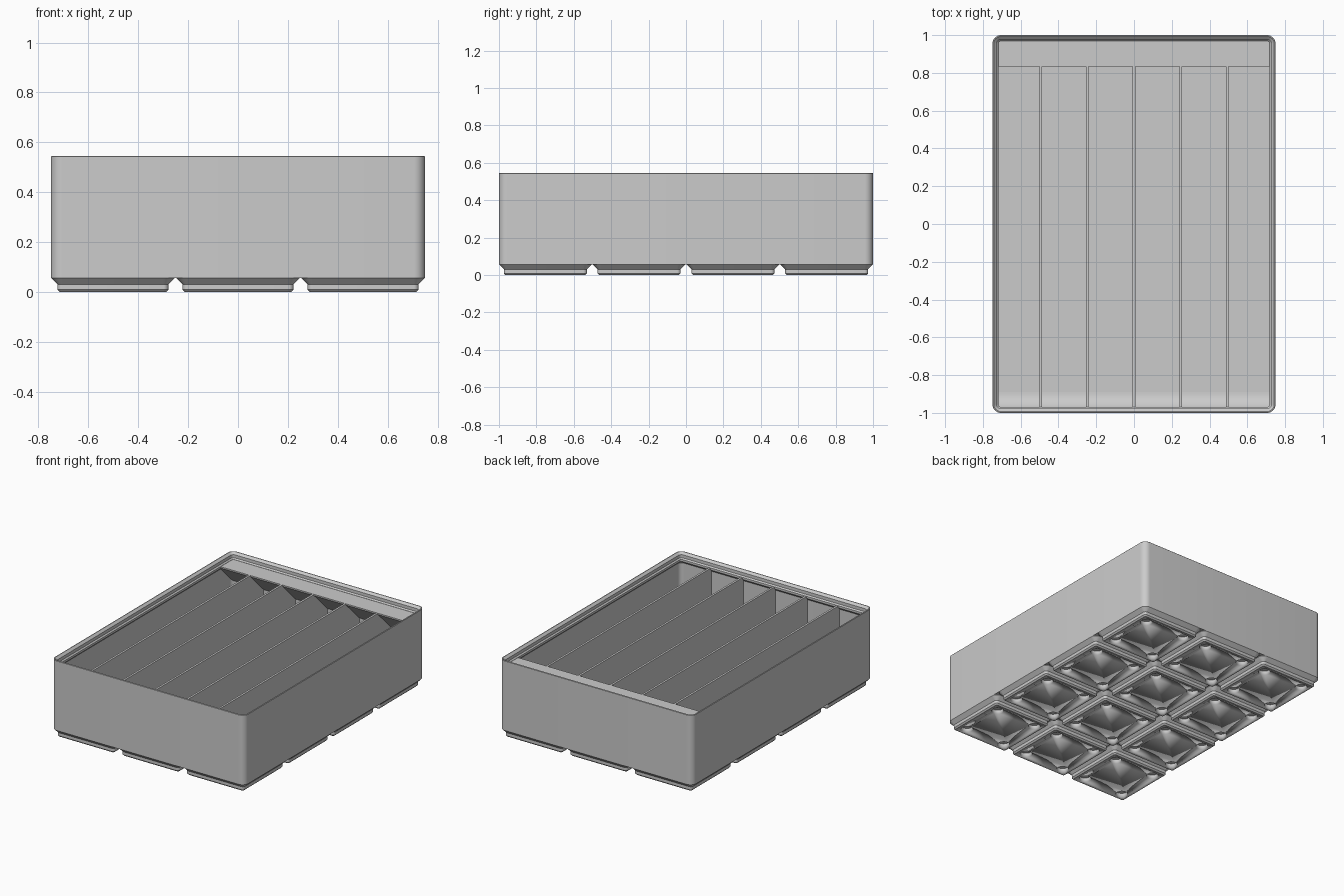
import bpy, bmesh, math

if "Cube" in bpy.data.objects:
    bpy.data.objects.remove(bpy.data.objects["Cube"])

MM = 1 / 83.75            # millimetres to model units
HALF_X, HALF_Y = 62.75, 83.75
PITCH = 42

plastic = bpy.data.materials.new("grey plastic")
plastic.use_nodes = True
GREY = (0.6, 0.6, 0.6, 1)
plastic.diffuse_color = GREY
plastic.node_tree.nodes["Principled BSDF"].inputs["Base Color"].default_value = GREY


def finish(bm, name, smooth=True):
    bmesh.ops.recalc_face_normals(bm, faces=bm.faces)
    bmesh.ops.scale(bm, vec=(MM, MM, MM), verts=bm.verts)
    mesh = bpy.data.meshes.new(name)
    bm.to_mesh(mesh)
    bm.free()
    mesh.materials.append(plastic)
    ob = bpy.data.objects.new(name, mesh)
    bpy.context.collection.objects.link(ob)
    if smooth:
        bpy.ops.object.select_all(action="DESELECT")
        ob.select_set(True)
        bpy.context.view_layer.objects.active = ob
        bpy.ops.object.shade_smooth_by_angle(angle=math.radians(30))
    return ob


def rounded_ring(bm, hx, hy, r, z, steps=8):
    ring = []
    for k, (sx, sy) in enumerate([(1, 1), (-1, 1), (-1, -1), (1, -1)]):
        for i in range(steps + 1):
            a = math.pi / 2 * (k + i / steps)
            ring.append(bm.verts.new((sx * (hx - r) + r * math.cos(a),
                                      sy * (hy - r) + r * math.sin(a), z)))
    return ring


def loft(name, hx, hy, radius, profile):
    """Sweep an (inset, height) profile round a rounded rectangle and cap both ends."""
    bm = bmesh.new()
    rings = [rounded_ring(bm, hx - d, hy - d, max(radius - d, 0.5), z) for d, z in profile]
    for a, b in zip(rings, rings[1:]):
        n = len(a)
        for i in range(n):
            bm.faces.new((a[i], a[(i + 1) % n], b[(i + 1) % n], b[i]))
    bm.faces.new(rings[0])
    bm.faces.new(rings[-1])
    return finish(bm, name)


def extrude_x(name, points, x0, x1):
    """Extrude a (y, z) outline along x."""
    bm = bmesh.new()
    face = bm.faces.new([bm.verts.new((x0, y, z)) for y, z in points])
    new = bmesh.ops.extrude_face_region(bm, geom=[face])["geom"]
    bmesh.ops.translate(bm, vec=(x1 - x0, 0, 0),
                        verts=[v for v in new if isinstance(v, bmesh.types.BMVert)])
    return finish(bm, name)


# Outer walls, stacking lip, inner walls and floor in one sweep
FLOOR, WALL, TOP = 5.9, 1.2, 41.9
loft("bin_shell", HALF_X, HALF_Y, 3.75, [
    (0.25, 5), (0, 4.75), (0, 45.5), (0.2, 45.7), (0.6, 45.7), (1.9, 44.5), (1.9, 42.7),
    (2.6, 42), (2.6, 40.8), (WALL, 39.4), (WALL, FLOOR)])

# Dividers making six compartments
for i in range(1, 6):
    x = (i - 3) * 20.7
    extrude_x(f"divider_{i}", [(-82.1, 5.5), (82.1, 5.5), (82.1, TOP - 0.05),
                               (-82.1, TOP - 0.05)], x - 0.6, x + 0.6)

# Label shelf along the back, with a sloping underside
extrude_x("label_shelf", [(82.1, TOP), (69.8, TOP), (69.8, TOP - 0.8), (82.1, TOP - 13)],
          -61.2, 61.2)

# Curved scoop along the front of the floor
R, y0 = 8, -HALF_Y + WALL
scoop = [(y0 - 0.4, FLOOR - 0.4), (y0 - 0.4, FLOOR + R)]
for i in range(13):
    a = math.pi / 2 * i / 12
    scoop.append((y0 + R * (1 - math.cos(a)), FLOOR + R * (1 - math.sin(a))))
scoop.append((y0 + R, FLOOR - 0.4))
extrude_x("front_scoop", scoop, -61.2, 61.2)

# Stepped foot with four magnet holes, repeated over a three by four grid
foot = loft("foot", 20.75, 20.75, 3.75,
            [(2.95, 0), (2.15, 0.8), (2.15, 2.6), (0, 4.75), (0, 5)])
foot.location = (-PITCH * MM, -1.5 * PITCH * MM, 0)

bm = bmesh.new()
for sx in (-1, 1):
    for sy in (-1, 1):
        made = bmesh.ops.create_cone(bm, cap_ends=True, segments=32, radius1=3.25,
                                     radius2=3.25, depth=4.8)
        bmesh.ops.translate(bm, vec=(13 * sx, 13 * sy, 0), verts=made["verts"])
cutter = finish(bm, "magnet_hole_cutter")
cutter.location = foot.location
cutter.hide_render = True
cutter.hide_set(True)

cut = foot.modifiers.new("magnet_holes", "BOOLEAN")
cut.operation, cut.object, cut.solver = "DIFFERENCE", cutter, "EXACT"
for axis, count in ((0, 3), (1, 4)):
    arr = foot.modifiers.new("grid", "ARRAY")
    arr.count = count
    arr.use_relative_offset = False
    arr.use_constant_offset = True
    arr.constant_offset_displace = [PITCH * MM if k == axis else 0 for k in range(3)]
